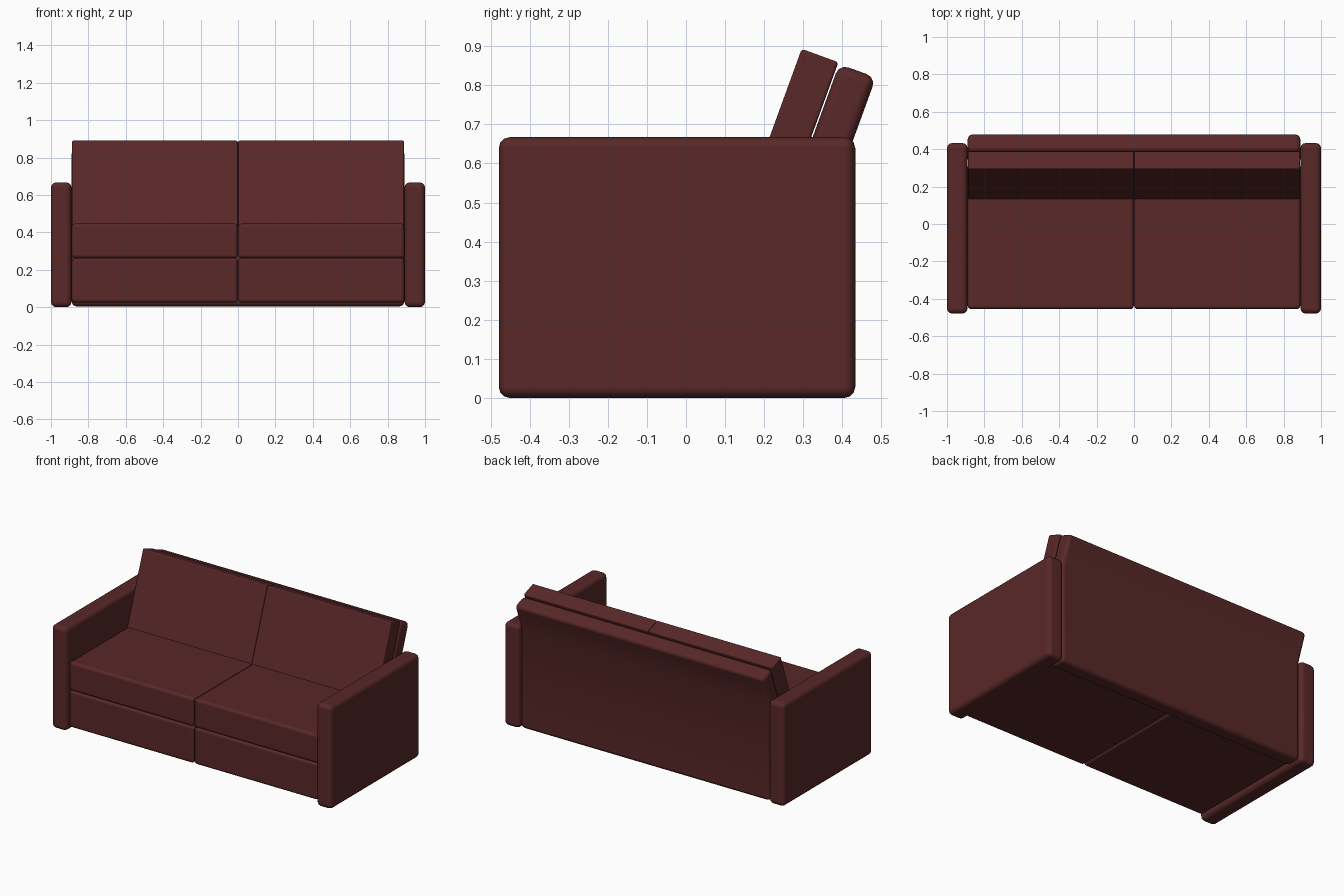
import bpy, bmesh, math

if "Cube" in bpy.data.objects:
    bpy.data.objects.remove(bpy.data.objects["Cube"])

# One dark red upholstery colour
mat = bpy.data.materials.new("dark_red_upholstery")
mat.diffuse_color = (0.1, 0.021, 0.021, 1)
mat.use_nodes = True
mat.node_tree.nodes["Principled BSDF"].inputs["Base Color"].default_value = mat.diffuse_color


def slab(name, profile, x0, x1, bevel):
    """Extrude a side profile of (y, z) points from x0 to x1 and round its edges."""
    bm = bmesh.new()
    face = bm.faces.new([bm.verts.new((x0, y, z)) for y, z in profile])
    ext = bmesh.ops.extrude_face_region(bm, geom=[face])
    verts = [g for g in ext["geom"] if isinstance(g, bmesh.types.BMVert)]
    bmesh.ops.translate(bm, verts=verts, vec=(x1 - x0, 0, 0))
    bmesh.ops.recalc_face_normals(bm, faces=bm.faces)
    me = bpy.data.meshes.new(name)
    bm.to_mesh(me)
    bm.free()
    me.materials.append(mat)
    for p in me.polygons:
        p.use_smooth = True
    ob = bpy.data.objects.new(name, me)
    bpy.context.collection.objects.link(ob)
    mod = ob.modifiers.new("rounded_edges", "BEVEL")
    mod.width = bevel
    mod.segments = 3
    mod.limit_method = "ANGLE"
    mod.angle_limit = math.radians(40)
    mod.harden_normals = True
    return ob


def rect(y0, y1, z0, z1):
    return [(y0, z0), (y1, z0), (y1, z1), (y0, z1)]


# Leaning back cushion profile: 20 degree tilt, bottom tucked into the seat
s, c = math.sin(math.radians(20)), math.cos(math.radians(20))
top_y, top_z, thick, length = 0.296, 0.893, 0.10, 0.50
lean = [(top_y, top_z),
        (top_y + thick * c, top_z - thick * s),
        (top_y + thick * c - length * s, top_z - thick * s - length * c),
        (top_y - length * s, top_z - length * c)]

# Mirrored halves: arm, base cushion, seat cushion, back cushion
for side, sx in (("left", -1), ("right", 1)):
    slab(side + "_arm", rect(-0.479, 0.433, 0.0, 0.667), sx * 0.89, sx * 1.0, 0.028)
    slab(side + "_base_cushion", rect(-0.455, 0.325, 0.025, 0.262), sx * 0.001, sx * 0.889, 0.018)
    slab(side + "_seat_cushion", rect(-0.455, 0.325, 0.262, 0.447), sx * 0.001, sx * 0.889, 0.018)
    slab(side + "_back_cushion", lean, sx * 0.001, sx * 0.887, 0.008)

# Back panel: upright to the arm tops, then leaning back
panel = [(0.42, 0.005), (0.42, 0.639), (0.486, 0.82),
         (0.392, 0.854), (0.32, 0.656), (0.32, 0.005)]
slab("back_panel", panel, -0.889, 0.889, 0.025)
